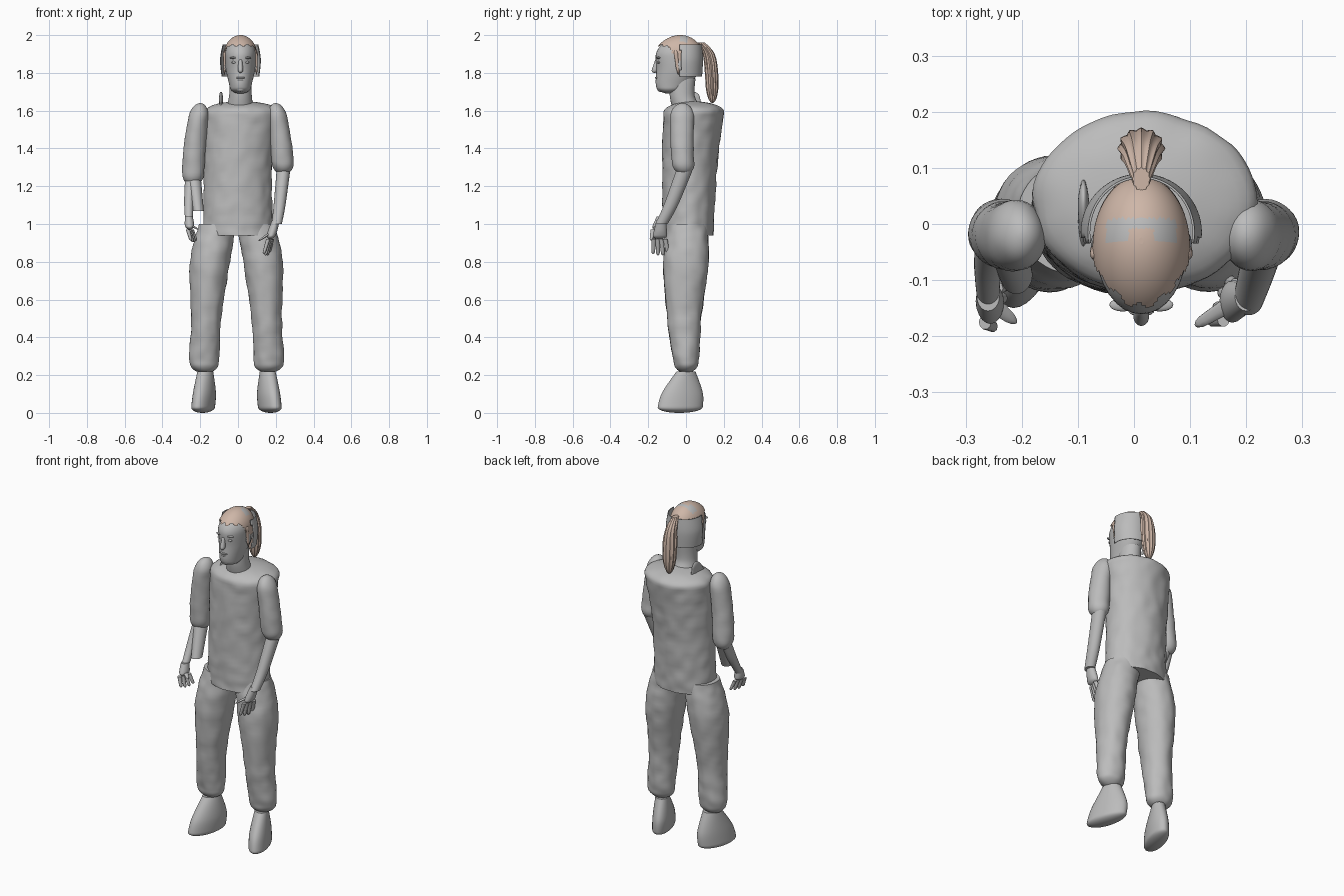
import bpy, bmesh, math
from mathutils import Vector, noise

if "Cube" in bpy.data.objects:
    bpy.data.objects.remove(bpy.data.objects["Cube"])


def material(name, *rgb):
    made = bpy.data.materials.new(name)
    made.use_nodes = True
    made.diffuse_color = (*rgb, 1)
    made.node_tree.nodes["Principled BSDF"].inputs["Base Color"].default_value = (*rgb, 1)
    return made


GREY = material("plain grey", .5, .5, .5)
HAIR = material("light brown hair", .62, .47, .39)
SIDES = {"left": 1, "right": -1}
CENTRE = .013  # the head sits slightly off the middle


def smooth(part):
    bpy.ops.object.select_all(action="DESELECT")
    part.select_set(True)
    bpy.context.view_layer.objects.active = part
    bpy.ops.object.shade_smooth_by_angle(angle=math.radians(50))


def sample(rings, t):
    """Smoothly blended ring at t, from zero at the first ring to one at the last."""
    last = len(rings) - 1
    place = t * last
    index = min(int(place), last - 1)
    u = place - index
    before, start = rings[max(index - 1, 0)], rings[index]
    end, after = rings[index + 1], rings[min(index + 2, last)]
    blended = []
    for a, b, c, d in zip(before, start, end, after):
        slope_in, slope_out = (c - a) / 2, (d - b) / 2
        ease = u * u * (3 - 2 * u)
        blended.append(b + (c - b) * ease + slope_in * u * (1 - u) ** 2
                       - slope_out * u * u * (1 - u))
    return blended


def dome(distance, length):
    """Quarter-round narrowing near a rounded end."""
    if distance >= length:
        return 1
    return max(math.sqrt(1 - (1 - distance / length) ** 2), .05)


def loft(name, rings, ends=(0, 0), mat=GREY, sides=32, rows=32,
         shear=0, wrinkle=0, ridges=0, keep=None, paint=None):
    """Skin level ovals given as x, y, z, half width, half depth."""
    bm = bmesh.new()
    loops = []
    for row in range(rows + 1):
        t = (1 - math.cos(math.pi * row / rows)) / 2
        x, y, z, width, depth = sample(rings, t)
        narrow = (dome(abs(z - rings[0][2]), ends[0])
                  * dome(abs(z - rings[-1][2]), ends[1]))
        loop = []
        for k in range(sides):
            angle = math.tau * k / sides
            out = Vector((math.cos(angle), math.sin(angle), 0))
            size = narrow * (1 + ridges * math.cos(sides / 4 * angle))
            dy = out.y * depth * size
            point = Vector((x + out.x * width * size + shear * dy, y + dy, z))
            point += out * wrinkle * noise.noise(point * 18)
            loop.append(bm.verts.new(point))
        loops.append(loop)
    for low, high in zip(loops, loops[1:]):
        for k in range(sides):
            bm.faces.new((low[k - 1], low[k], high[k], high[k - 1]))
    caps = [bm.faces.new(loops[0]), bm.faces.new(loops[-1])]
    bmesh.ops.recalc_face_normals(bm, faces=bm.faces)
    if paint:
        for face in bm.faces:
            face.material_index = int(paint(face.calc_center_median()))
    if keep:
        unwanted = [face for face in bm.faces
                    if not keep(face.calc_center_median())
                    or (face in caps and face.calc_center_median().z < rings[-1][2])]
        bmesh.ops.delete(bm, geom=unwanted, context="FACES")
    mesh = bpy.data.meshes.new(name)
    bm.to_mesh(mesh)
    bm.free()
    part = bpy.data.objects.new(name, mesh)
    bpy.context.collection.objects.link(part)
    mesh.materials.append(mat)
    if paint:
        mesh.materials.append(GREY)
    smooth(part)
    return part


def limb(name, points, thick, thin, **options):
    """Tapering tube through a few points, a little deeper than wide."""
    rings = []
    for i, point in enumerate(points):
        radius = thick + (thin - thick) * i / (len(points) - 1)
        rings.append((*point, radius, radius * 1.2))
    loft(name, rings, **options)


def ball(name, location, size):
    bpy.ops.mesh.primitive_uv_sphere_add(segments=16, ring_count=10, location=location)
    part = bpy.context.object
    part.name, part.scale = name, size
    part.data.materials.append(GREY)
    smooth(part)


def hand(side, wrist, palm, tip, thumb):
    """Palm with four spread fingers and a thumb."""
    wrist, palm, tip, thumb = map(Vector, (wrist, palm, tip, thumb))
    middle = wrist.lerp(palm, .6)
    loft(side + "_palm", [(*wrist, .02, .025), (*middle, .025, .035), (*palm, .02, .04)],
         ends=(0, .02), sides=20)
    for finger in range(4):
        spread = finger - 1.5
        offset = Vector((.007, .02, 0)) * spread
        shorter = Vector((0, 0, .008 * abs(spread)))
        limb(f"{side}_finger_{finger + 1}", [palm + offset, tip + offset * 1.3 + shorter],
             .011, .008, ends=(0, .01), sides=10, rows=10)
    limb(side + "_thumb", [middle, thumb], .014, .008, ends=(0, .01), sides=10, rows=10)


# Loose top with rounded shoulders and a stray collar flap
loft("torso", [(0, .01, .94, .185, .135), (0, .02, 1.3, .18, .145),
               (.02, .04, 1.6, .2, .16), (.02, .04, 1.65, .2, .15)],
     ends=(0, .06), sides=64, rows=60, wrinkle=.006)
loft("collar", [(-.09, .02, 1.63, .01, .06), (-.09, .04, 1.7, .01, .03)], ends=(0, .03))

# Trousers, boots and upper sleeves
for side, s in SIDES.items():
    mid = -.008
    loft(side + "_trouser_leg", [
        (mid + s * .1, .01, 1, .1, .1), (mid + s * .14, 0, .8, .105, .12),
        (mid + s * .16, -.01, .5, .08, .09), (mid + s * .17, 0, .3, .08, .07),
        (mid + s * .17, 0, .21, .07, .055)],
        ends=(0, .05), sides=48, rows=60, wrinkle=.005)
    loft(side + "_boot", [
        (mid + s * .165, 0, .22, .04, .05), (mid + s * .17, -.02, .1, .055, .11),
        (mid + s * .18, -.035, 0, .055, .12)], ends=(0, .03), shear=-.25 * s)
    hem = 1.23 + s * .03
    loft(side + "_upper_sleeve", [
        (s * .2, -.02, 1.64, .05, .065), (s * .23, -.02, 1.4, .058, .06),
        (s * .24, -.01, hem, .058, .06)], ends=(.08, .07), wrinkle=.003)

# Forearms and hands, posed differently on each side
limb("left_forearm", [(.24, -.01, 1.28), (.22, -.08, 1.1), (.205, -.13, 1)], .036, .027)
limb("right_forearm", [(-.25, -.01, 1.25), (-.26, -.07, 1.12), (-.26, -.13, 1.02)], .03, .02)
limb("right_forearm_sleeve", [(-.235, -.01, 1.25), (-.21, -.09, 1.07)], .038, .029)
hand("left", (.2, -.13, 1.02), (.17, -.14, .92), (.15, -.135, .83), (.11, -.18, .91))
hand("right", (-.26, -.13, 1.04), (-.255, -.145, .97), (-.235, -.145, .9), (-.21, -.175, .97))


# Neck and head
def skull(lift):
    shape = [(-.09, 1.69, .05, .055), (-.07, 1.74, .06, .09), (-.04, 1.82, .078, .117),
             (-.04, 1.9, .082, .12), (-.03, 1.99, .08, .11)]
    return [(CENTRE, y, z + lift, width + lift / 2, depth + lift / 2)
            for y, z, width, depth in shape]


SKULL_ENDS = (.03, .1)
loft("neck", [(.01, 0, 1.62, .07, .075), (CENTRE, -.02, 1.68, .06, .066),
              (CENTRE, -.02, 1.77, .055, .07)])
loft("head", skull(0), ends=SKULL_ENDS, rows=48)

# Face
limb("nose", [(CENTRE, -.15, 1.88), (CENTRE, -.168, 1.8)], .008, .016, ends=(.02, .02))
ball("upper_lip", (CENTRE, -.153, 1.774), (.024, .012, .006))
ball("lower_lip", (CENTRE, -.15, 1.762), (.02, .012, .007))
ball("chin", (CENTRE, -.135, 1.717), (.025, .018, .018))
for side, s in SIDES.items():
    ball(side + "_eye", (CENTRE + s * .032, -.143, 1.856), (.015, .01, .007))
    ball(side + "_brow", (CENTRE + s * .033, -.144, 1.88), (.024, .012, .006))
    ball(side + "_ear", (CENTRE + s * .08, -.035, 1.84), (.01, .02, .034))


# Hair swept back, with a bare arch on the crown
def hairline(point):
    back = max(point.y + .1, 0)
    ragged = .006 * math.sin(point.x * 160)
    return point.z > max(1.945 - 1.4 * back, 1.85) + ragged


def crown(point):
    across = abs(point.x - CENTRE)
    arch = across > .022 or point.y > -.008
    return arch and across < .062 and -.03 < point.y < .01 and point.z > 1.95


loft("hair_cap", skull(.01), ends=SKULL_ENDS, mat=HAIR, sides=64, rows=80,
     keep=hairline, paint=crown)

# Open band round the back of the head, side locks and ponytail
band = loft("head_band", [(CENTRE, -.015, 1.78, .1, .1), (CENTRE, -.015, 1.87, .108, .105),
                          (CENTRE, -.015, 1.95, .095, .1)],
            sides=64, keep=lambda point: point.y > -.03 and point.z < 1.9499)
band.modifiers.new("thickness", "SOLIDIFY").thickness = .004
for side, s in SIDES.items():
    limb(side + "_side_lock", [(CENTRE + s * .082, -.055, 1.92), (CENTRE + s * .085, -.04, 1.79)],
         .01, .005, ends=(.02, .04), mat=HAIR, sides=12)
loft("ponytail", [(CENTRE, .08, 1.96, .015, .02), (CENTRE, .12, 1.9, .03, .03),
                  (CENTRE, .135, 1.8, .04, .033), (CENTRE, .14, 1.64, .03, .03)],
     ends=(0, .1), mat=HAIR, sides=48, ridges=.07)
